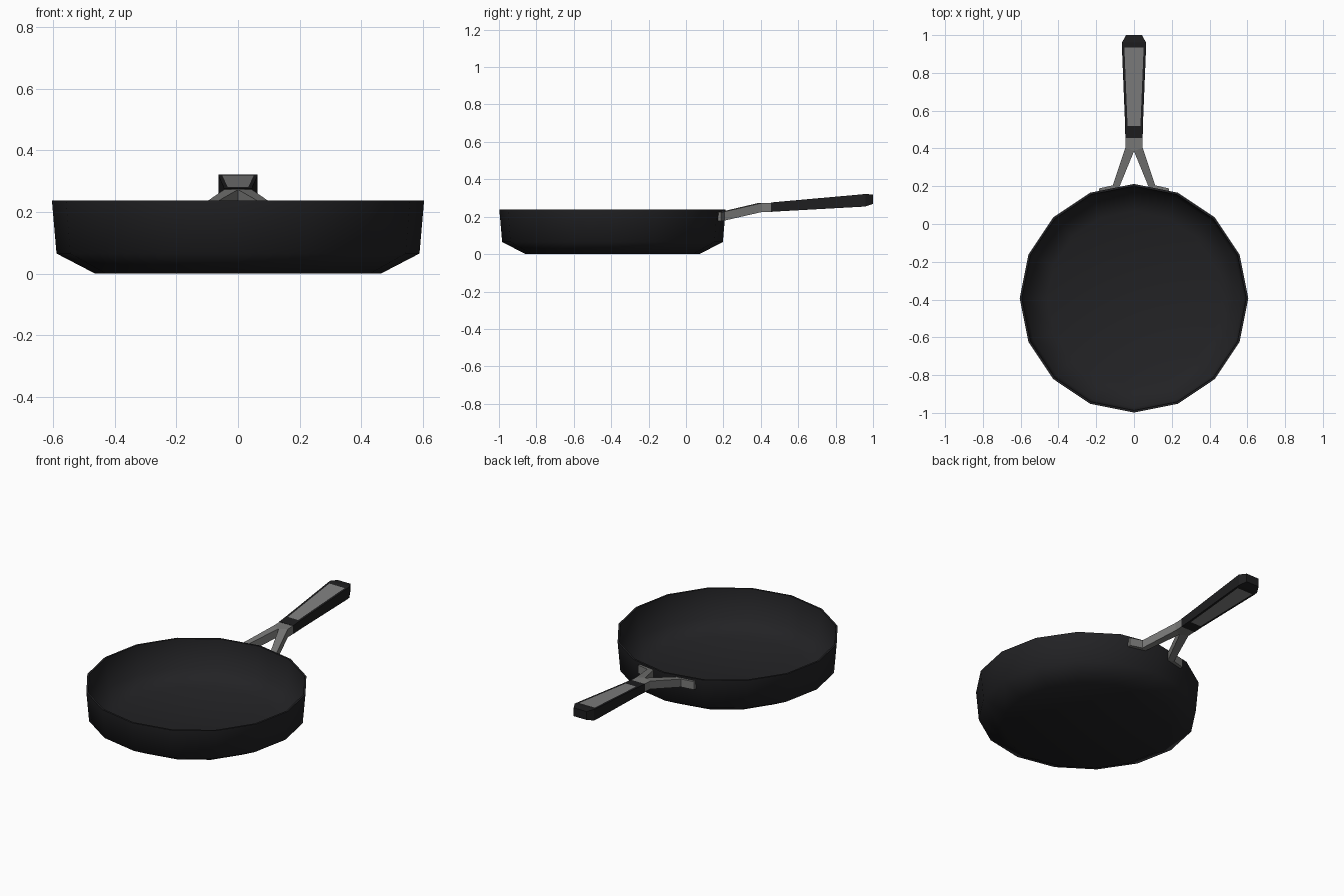
import bpy, bmesh, math

if "Cube" in bpy.data.objects:
    bpy.data.objects.remove(bpy.data.objects["Cube"])


def material(name, r, g, b):
    m = bpy.data.materials.new(name)
    m.diffuse_color = (r, g, b, 1)
    m.use_nodes = True
    m.node_tree.nodes["Principled BSDF"].inputs["Base Color"].default_value = m.diffuse_color
    return m


BLACK_PAN = material("pan_black", 0.016, 0.016, 0.018)
BLACK_GRIP = material("grip_black", 0.013, 0.013, 0.014)
METAL = material("brushed_metal", 0.19, 0.19, 0.185)
INLAY = material("inlay_grey", 0.21, 0.21, 0.21)


def loft(name, rings, mats, rule=None, smooth=None):
    """Skin closed rings of points and cap both ends; rule(station, segment) picks the material."""
    bm = bmesh.new()
    rows = [[bm.verts.new(p) for p in ring] for ring in rings]
    n = len(rows[0])
    for s in range(len(rows) - 1):
        for k in range(n):
            j = (k + 1) % n
            f = bm.faces.new((rows[s][k], rows[s][j], rows[s + 1][j], rows[s + 1][k]))
            if rule:
                f.material_index = rule(s, k)
    bm.faces.new(rows[0][::-1])
    bm.faces.new(rows[-1])
    bmesh.ops.recalc_face_normals(bm, faces=bm.faces)
    mesh = bpy.data.meshes.new(name)
    bm.to_mesh(mesh)
    bm.free()
    ob = bpy.data.objects.new(name, mesh)
    bpy.context.collection.objects.link(ob)
    for m in mats:
        mesh.materials.append(m)
    if smooth:
        bpy.ops.object.select_all(action='DESELECT')
        ob.select_set(True)
        bpy.context.view_layer.objects.active = ob
        bpy.ops.object.shade_smooth_by_angle(angle=math.radians(smooth))
    return ob


# Pan body: 16-sided, outer wall up to the rim and back down the inside
SIDES, CY = 16, -0.393
profile = [(0.465, 0), (0.59, 0.065), (0.605, 0.238),
           (0.594, 0.238), (0.578, 0.07), (0.46, 0.012)]
loft("pan_body",
     [[(r * math.cos(a), CY + r * math.sin(a), z)
       for a in (2 * math.pi * i / SIDES for i in range(SIDES))] for r, z in profile],
     [BLACK_PAN], smooth=65)

# Forked metal bracket: flange on the wall, sloping arm, joint at the grip
stations = [((0.185, 0.168), (0.185, 0.188), 0.20),
            ((0.08, 0.190), (0.112, 0.205), 0.203),
            ((0.0, 0.385), (0.045, 0.405), 0.249),
            ((0.0, 0.47), (0.045, 0.47), 0.251)]
H = 0.024
fork = loft("fork_bracket",
            [[(*a, z - H), (*b, z - H), (*b, z + H), (*a, z + H)] for a, b, z in stations],
            [METAL])
fork.modifiers.new("mirror", 'MIRROR').use_axis[0] = True

# Grip: tapered bar with grey inlays on top and underside
grip = [(0.455, 0.046, 0.033, 0.226, 0.276),
        (0.52, 0.047, 0.034, 0.230, 0.282),
        (0.935, 0.064, 0.051, 0.253, 0.319),
        (0.96, 0.064, 0.051, 0.255, 0.322),
        (1.0, 0.042, 0.033, 0.268, 0.318)]
loft("grip",
     [[(x, y, z) for x, z in ((-w, b), (-i, b), (i, b), (w, b),
                              (w, t), (i, t), (-i, t), (-w, t))]
      for y, w, i, b, t in grip],
     [BLACK_GRIP, INLAY], rule=lambda s, k: int(s == 1 and k in (1, 5)))
